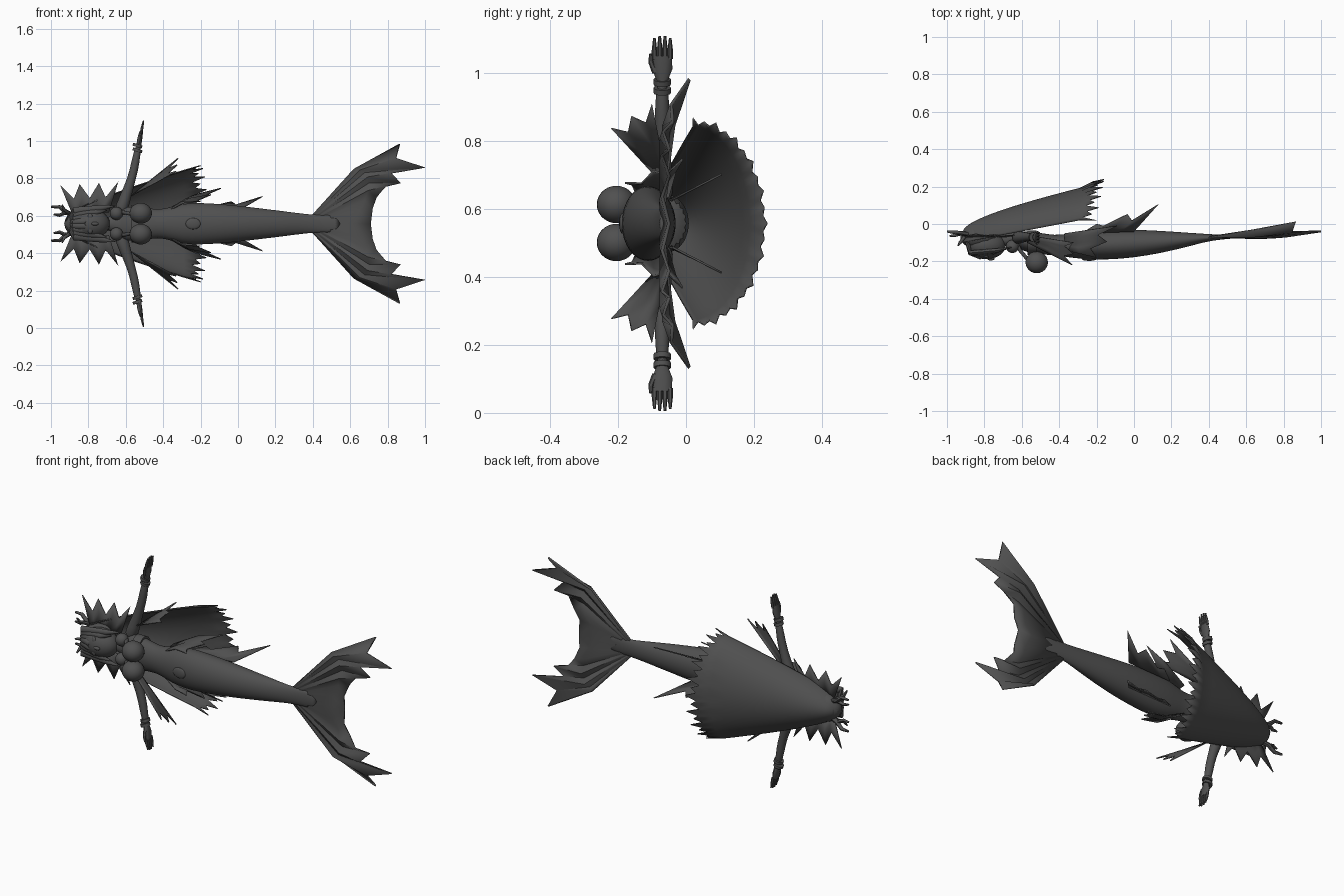
import bpy, bmesh
from math import sin, cos, pi, sqrt
from mathutils import Vector

cube = bpy.data.objects.get("Cube")
if cube:
    bpy.data.objects.remove(cube, do_unlink=True)

# Height of the symmetry plane; all points are (along, depth, side)
MIDDLE = 0.558

grey = bpy.data.materials.new("dark grey")
grey.use_nodes = True
grey.diffuse_color = (0.08, 0.08, 0.08, 1)
for node in grey.node_tree.nodes:
    if node.type == 'BSDF_PRINCIPLED':
        node.inputs["Base Color"].default_value = grey.diffuse_color


def finish(bm, name, mirror, thickness=0, subdivide=False):
    """Turn a bmesh into a shaded object with its modifiers."""
    bmesh.ops.recalc_face_normals(bm, faces=bm.faces)
    mesh = bpy.data.meshes.new(name)
    bm.to_mesh(mesh)
    bm.free()
    mesh.materials.append(grey)
    obj = bpy.data.objects.new(name, mesh)
    bpy.context.collection.objects.link(obj)
    obj.location.z = MIDDLE
    bpy.ops.object.select_all(action='DESELECT')
    obj.select_set(True)
    bpy.context.view_layer.objects.active = obj
    bpy.ops.object.shade_smooth_by_angle(angle=pi / 4)
    if mirror:
        modifier = obj.modifiers.new("Mirror", 'MIRROR')
        modifier.use_axis = (False, False, True)
    if thickness:
        modifier = obj.modifiers.new("Solidify", 'SOLIDIFY')
        modifier.thickness = thickness
        modifier.offset = 0
    if subdivide:
        obj.modifiers.new("Subdivision", 'SUBSURF')


def skin(bm, rows, closed):
    """Join rows of vertices with quads."""
    count = len(rows[0])
    for low, high in zip(rows, rows[1:]):
        for i in range(count if closed else count - 1):
            j = (i + 1) % count
            bm.faces.new((low[i], low[j], high[j], high[i]))


def sheet(name, rows, thickness=0.006):
    bm = bmesh.new()
    skin(bm, [[bm.verts.new(point) for point in row] for row in rows], False)
    finish(bm, name, True, thickness)


def frill(name, root, rim, spikes, notch, bulge=0):
    """A spiky membrane spanning a root line and a rim line."""
    root_start, root_end = map(Vector, root)
    rim_start, rim_end = map(Vector, rim)
    columns = []
    for i in range(2 * spikes - 1):
        share = i / (2 * spikes - 2)
        base = root_start.lerp(root_end, share)
        edge = rim_start.lerp(rim_end, share)
        if i % 2:
            edge = base.lerp(edge, 1 - notch)
        middle = base.lerp(edge, 0.5) + Vector((0, 0, bulge))
        columns.append((base, middle, edge))
    sheet(name, list(zip(*columns)))


def tube(name, path, sides=10, mirror=True, subdivide=False):
    """Loft ellipses along (along, depth, side, radius[, side radius])."""
    bm = bmesh.new()
    centres = [Vector(point[:3]) for point in path]
    rings = []
    for i, point in enumerate(path):
        ahead = centres[min(i + 1, len(path) - 1)]
        direction = (ahead - centres[max(i - 1, 0)]).normalized()
        across = Vector((0, 1, 0))
        across = (across - direction * across.dot(direction)).normalized()
        other = direction.cross(across)
        ring = []
        for k in range(sides):
            turn = 2 * pi * k / sides
            offset = across * point[3] * cos(turn) + other * point[-1] * sin(turn)
            ring.append(bm.verts.new(centres[i] + offset))
        rings.append(ring)
    skin(bm, rings, True)
    bm.faces.new(rings[0])
    bm.faces.new(rings[-1])
    finish(bm, name, mirror, 0, subdivide)


def ball(name, centre, size, mirror=True):
    bm = bmesh.new()
    bmesh.ops.create_uvsphere(bm, u_segments=24, v_segments=14, radius=1)
    bmesh.ops.scale(bm, vec=size, verts=bm.verts)
    bmesh.ops.translate(bm, vec=centre, verts=bm.verts)
    finish(bm, name, mirror)


# Neck and torso flow into a tail that swells at the hips and tapers
body = [(-.72, -.09, 0, .035), (-.66, -.08, 0, .035, .04), (-.62, -.08, 0, .045, .09),
        (-.55, -.1, 0, .06, .095), (-.46, -.11, 0, .055, .08)]
for i in range(9):
    t = i / 8
    depth = .015 + .04 * (1 - t) + .04 * sin(pi * t ** .8)
    width = .045 + .03 * (1 - t) + .045 * sin(pi * sqrt(t))
    body.append((-.4 + .82 * t, -.115 + .045 * t * t, 0, depth, width))
body.append((.55, -.07, 0, .008, .05))
tube("body", body, 24, False, True)

# Tail fin: narrow root, fanned middle and ragged rim
rim_outline = [(.865, .425), (.845, .35), (1, .3), (.82, .27), (.87, .217),
               (.79, .2), (.74, .14), (.72, .08), (.71, 0)]
root, middle, rim = [], [], []
for i, (along, side) in enumerate(rim_outline):
    u = i / 8
    ripple = .02 * (i % 2)
    lift = .06 * (1 - u) ** 6
    root.append((.4, -.07, .046 * (1 - u)))
    middle.append((.62 + .08 * sin(pi * u), -.055 - ripple + lift / 3, .29 * (1 - u * u)))
    rim.append((along, -.05 - ripple + lift, side))
sheet("tail_fin", [root, middle, rim], .01)

# Hip fins wrap the sides, back fins sweep up behind
frill("hip_fin", [(-.37, -.14, .07), (-.37, -.05, .08)],
      [(-.2, -.18, .12), (-.09, -.01, .19)], 3, .3, .02)
frill("back_fin", [(-.28, -.05, .07), (0, -.04, .07)],
      [(-.2, 0, .09), (.13, .105, .145)], 3, .5)

# Chest, top and belly ornament
ball("breast", (-.52, -.205, .056), (.06, .058, .055))
ball("shoulder_puff", (-.65, -.12, .055), (.035, .035, .035))
tube("chest_band", [(x, -.1, 0, .066, .1) for x in (-.57, -.52)], 24, False)
tube("chest_strap", [(-.56, -.2, .05, .01), (-.61, -.14, .06, .01), (-.64, -.08, .06, .01)])
ball("belly_gem", (-.24, -.187, 0), (.04, .01, .03), False)

# Arms with wrist bands
tube("arm", [(-.63, -.075, .06, .04), (-.61, -.07, .12, .033), (-.565, -.07, .25, .022),
             (-.55, -.07, .32, .024), (-.53, -.07, .43, .016)], 12, True, True)
for i, side in enumerate((.385, .41)):
    tube(f"wrist_band_{i + 1}", [(-.54, -.07, side, .026), (-.535, -.07, side + .015, .026)], 12)

# Hands: flat palm, four fingers and a thumb
tube("palm", [(-.53, -.07, .42, .016, .014), (-.525, -.07, .455, .03, .014),
              (-.517, -.07, .495, .028, .01)])
for i in range(4):
    depth = -.093 + i * .0155
    reach = .03 + .018 * sin(pi * (i + 1) / 5)
    tube(f"finger_{i + 1}", [(-.518, depth, .485, .008),
                             (-.513, depth, .49 + reach / 2, .008),
                             (-.505, depth, .505 + reach, .004)], 6)
tube("thumb", [(-.525, -.09, .445, .01), (-.52, -.103, .475, .008), (-.515, -.104, .5, .005)], 6)

# Ragged cloth trailing from the upper arms
frill("arm_cloth", [(-.57, -.06, .15), (-.57, -.1, .15)],
      [(-.32, -.1, .35), (-.33, -.22, .28)], 3, .2)

# Head with simple face relief
ball("head", (-.79, -.112, 0), (.105, .076, .08), False)
ball("nose", (-.765, -.185, 0), (.02, .01, .01), False)
ball("eye", (-.79, -.172, .033), (.014, .01, .02))

# Locks over the forehead
for i in range(4):
    side = .012 + i * .024
    tube(f"fringe_lock_{i + 1}", [
        (-.89, -.1, side / 2, .012), (-.875, -.155, side * .8, .014, .022),
        (-.82 + i * .03, -.178 + i * .012, side, .012, .016),
        (-.79 + i * .045, -.17 + i * .015, side + .012, .002)], 8)

# Hair: a half shell opening towards the tail, with a ragged hem
COLUMNS = 20
angles = [pi / 2 * i / COLUMNS for i in range(COLUMNS + 1)]
rows = []
for i in range(13):
    t = (i / 12) ** 1.5
    crown = t ** .4
    width = .015 + .12 * crown + .15 * t
    back = -.06 + .15 * crown + .1 * t
    edge = -.1 + .12 * t
    rows.append([(-.92 + .63 * t, edge + (back - edge) * cos(a), width * sin(a)) for a in angles])
hem = []
for i, a in enumerate(angles):
    tip = (.09, .03, .06, .015)[i % 4]
    grow = 1 + tip
    hem.append((-.29 + tip + .04 * cos(a), .02 + .2 * grow * cos(a), .285 * grow * sin(a)))
sheet("hair", rows + [hem])
tube("hair_cap", [(-.93, -.07, 0, .02), (-.9, -.07, 0, .05, .06), (-.85, -.07, 0, .08, .09),
                  (-.72, -.045, 0, .06, .09)], 20, False, True)

# Spiked head fins
frill("head_fin", [(-.89, -.07, .06), (-.69, -.07, .06)],
      [(-.95, -.05, .205), (-.64, -.06, .225)], 4, .5)

# Branching coral horns
tube("coral_horn", [(-.87, -.06, .045, .014), (-.92, -.05, .06, .012),
                    (-.955, -.045, .09, .01), (-.999, -.04, .09, .006)], 8)
tube("coral_branch", [(-.92, -.05, .06, .01), (-.955, -.06, .045, .009), (-.985, -.065, .05, .005)], 8)
tube("coral_twig", [(-.9, -.06, .055, .01), (-.93, -.1, .075, .009), (-.94, -.115, .1, .004)], 8)
